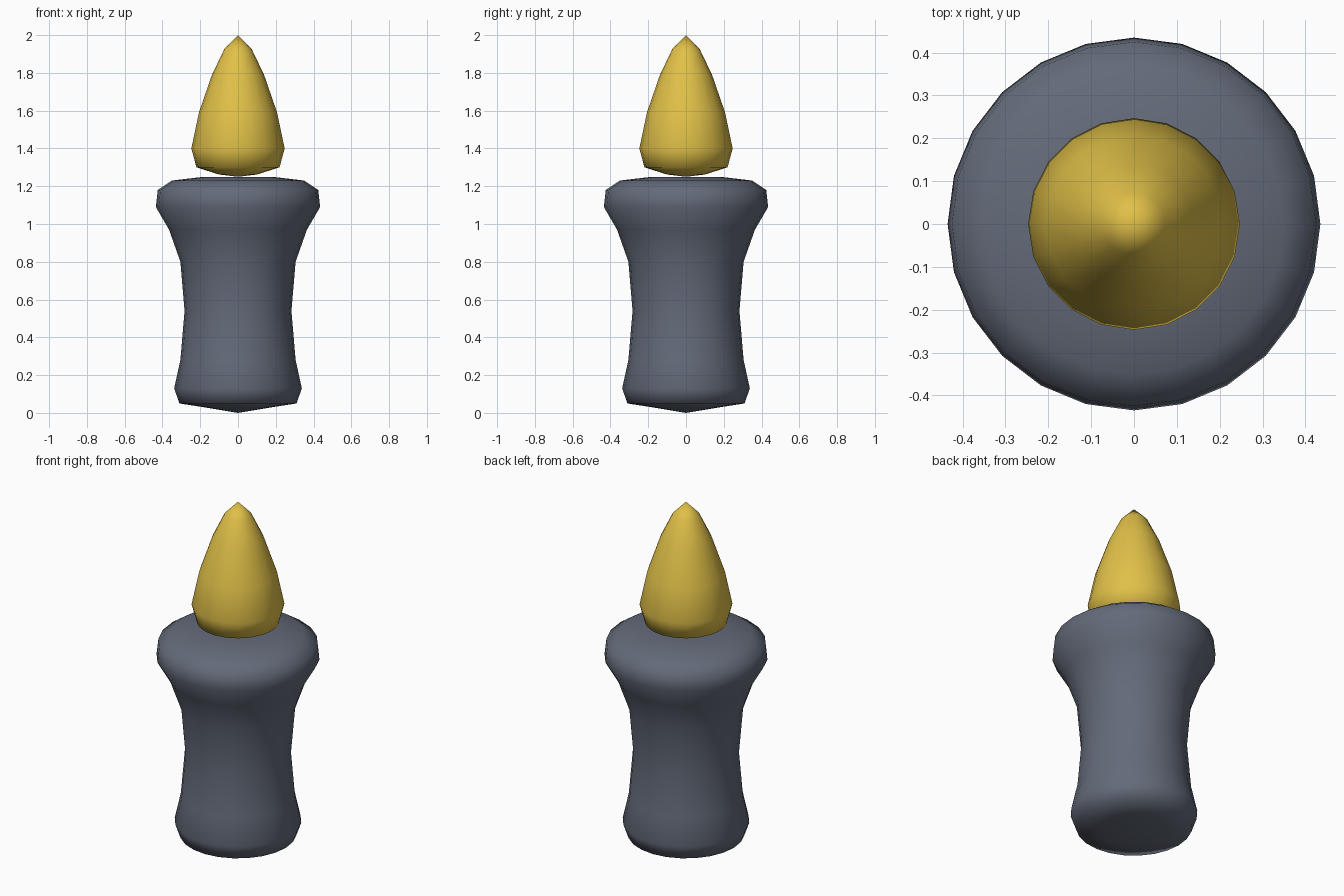
import bpy
import bmesh
from math import cos, sin, tau

cube = bpy.data.objects.get("Cube")
if cube:
    bpy.data.objects.remove(cube, do_unlink=True)


def make_material(name, rgb):
    mat = bpy.data.materials.new(name)
    mat.use_nodes = True
    mat.diffuse_color = (*rgb, 1)
    mat.node_tree.nodes["Principled BSDF"].inputs["Base Color"].default_value = (*rgb, 1)
    return mat


def lathe(name, profile, sides, mat):
    """Turn a (radius, height) profile around z; zero radius becomes a pole."""
    bm = bmesh.new()
    rings = []
    for r, z in profile:
        count = sides if r > 0 else 1
        rings.append([bm.verts.new((r * cos(tau * i / sides), r * sin(tau * i / sides), z))
                      for i in range(count)])
    for low, high in zip(rings, rings[1:]):
        for i in range(sides):
            j = (i + 1) % sides
            corners = [low[i % len(low)], low[j % len(low)],
                       high[j % len(high)], high[i % len(high)]]
            bm.faces.new(list(dict.fromkeys(corners)))
    bmesh.ops.recalc_face_normals(bm, faces=bm.faces)
    for face in bm.faces:
        face.smooth = True
    mesh = bpy.data.meshes.new(name)
    bm.to_mesh(mesh)
    bm.free()
    mesh.materials.append(mat)
    obj = bpy.data.objects.new(name, mesh)
    bpy.context.collection.objects.link(obj)
    return obj


slate = make_material("slate grey", (0.125, 0.145, 0.19))
gold = make_material("golden yellow", (0.75, 0.53, 0.065))

# Waisted candle body with a flared, rounded rim
lathe("candle_body", [
    (0, 0), (0.18, 0.03), (0.31, 0.05), (0.338, 0.13), (0.305, 0.28), (0.283, 0.54),
    (0.305, 0.80), (0.365, 0.97), (0.435, 1.09), (0.425, 1.18),
    (0.35, 1.23), (0.18, 1.25), (0, 1.25)], 24, slate)

# Teardrop flame resting on the top
lathe("flame", [
    (0, 1.25), (0.10, 1.262), (0.22, 1.30), (0.247, 1.40), (0.207, 1.59),
    (0.138, 1.79), (0.073, 1.925), (0, 2.0)], 20, gold)
